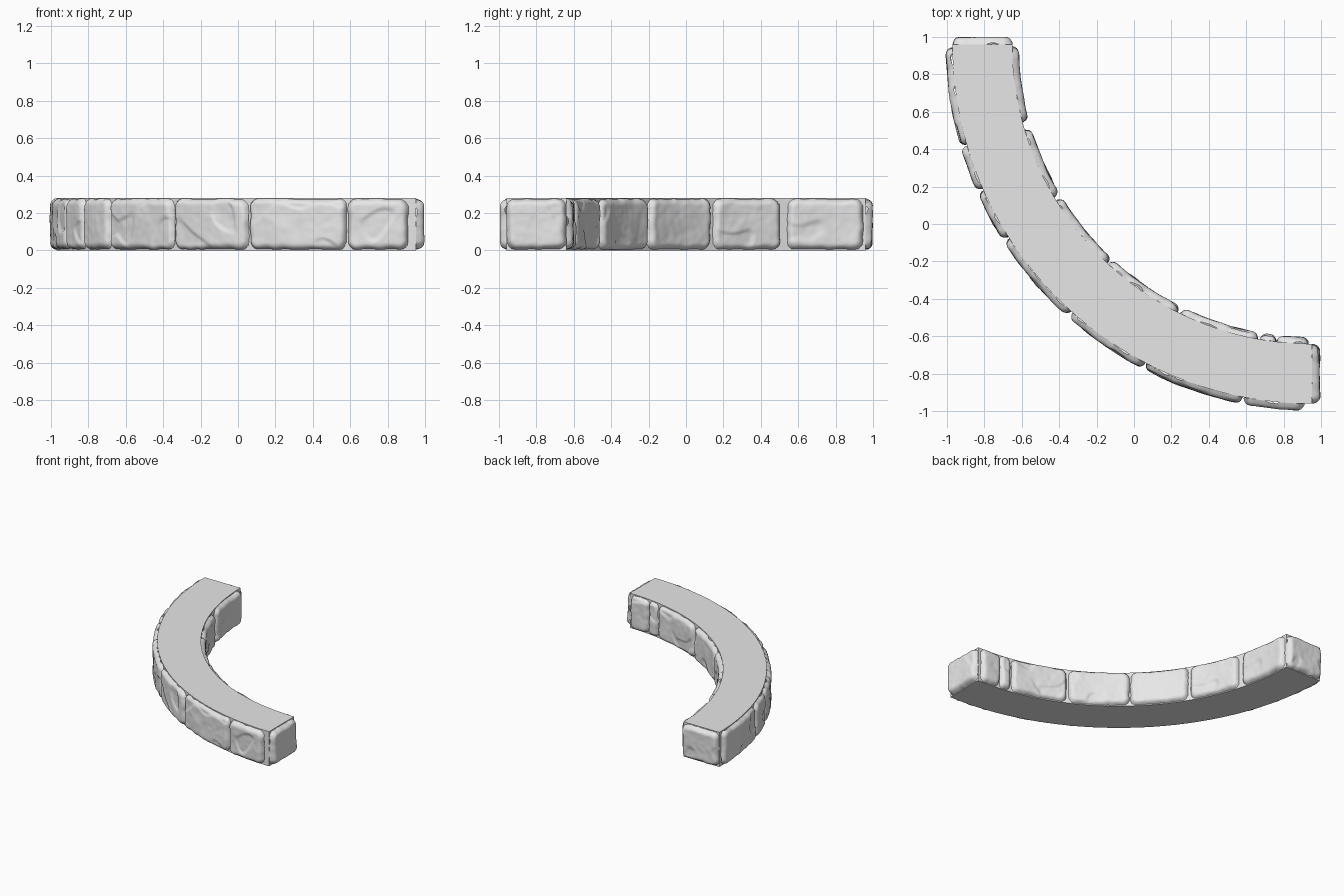
import bpy
import bmesh
import math
from mathutils import Vector, noise

if "Cube" in bpy.data.objects:
    bpy.data.objects.remove(bpy.data.objects["Cube"], do_unlink=True)

CENTRE = Vector((0.95, 0.96, 0))
R_OUT, R_IN, HEIGHT = 1.92, 1.6, 0.28

stone_grey = bpy.data.materials.new("stone_grey")
stone_grey.use_nodes = True
colour = (0.8, 0.8, 0.8, 1)
stone_grey.diffuse_color = colour
stone_grey.node_tree.nodes["Principled BSDF"].inputs["Base Color"].default_value = colour


def ring(radius, angle, z):
    # Zero degrees points to the front, ninety to the right-hand side
    return CENTRE + Vector((-radius * math.sin(angle), -radius * math.cos(angle), z))


def add_object(name, bm):
    mesh = bpy.data.meshes.new(name)
    bm.to_mesh(mesh)
    bm.free()
    mesh.materials.append(stone_grey)
    obj = bpy.data.objects.new(name, mesh)
    bpy.context.collection.objects.link(obj)
    for poly in mesh.polygons:
        poly.use_smooth = True
    return obj


def build_core(steps=64):
    bm = bmesh.new()
    loops = []
    for i in range(steps + 1):
        a = math.pi / 2 * i / steps
        loops.append([bm.verts.new(ring(r, a, z)) for r, z in
                      ((R_IN, 0), (R_OUT, 0), (R_OUT, HEIGHT), (R_IN, HEIGHT))])
    for a, b in zip(loops, loops[1:]):
        for k in range(4):
            n = (k + 1) % 4
            bm.faces.new((a[k], a[n], b[n], b[k]))
    bm.faces.new(loops[0])
    bm.faces.new(loops[-1])
    bmesh.ops.recalc_face_normals(bm, faces=bm.faces)
    core = add_object("wall_core", bm)
    bpy.ops.object.select_all(action='DESELECT')
    core.select_set(True)
    bpy.context.view_layer.objects.active = core
    bpy.ops.object.shade_smooth_by_angle(angle=math.radians(30))


def build_stone(name, place, length, seed, depth=0.034):
    """Rounded, uneven stone face; place(s, z, h) maps it onto the wall."""
    z0, z1, corner, bevel = 0.004, HEIGHT - 0.004, 0.05, 0.035
    nu, nv = max(8, int(length / 0.009)), 32
    corner = min(corner, length * 0.4)
    bm = bmesh.new()
    rows = []
    for i in range(nu + 1):
        row = []
        for j in range(nv + 1):
            s = length * i / nu
            z = z0 + (z1 - z0) * j / nv
            # Distance inward from a rounded rectangle
            qx = abs(s - length / 2) - length / 2 + corner
            qz = abs(z - HEIGHT / 2) - (z1 - z0) / 2 + corner
            edge = corner - math.hypot(max(qx, 0), max(qz, 0)) - min(max(qx, qz), 0)
            p = Vector((s, z, seed * 3.7))
            edge += 0.007 * noise.noise(p * 16)
            t = min(max(edge / bevel, 0), 1)
            h = -0.01 + (depth + 0.01) * math.sqrt(1 - (1 - t) ** 2)
            # Worn lumps and a shallow chipped ledge
            h += t * (0.005 * noise.noise(p * 9) + 0.002 * noise.noise(p * 26))
            chip = noise.noise(p * 5 + Vector((7, 3, 1))) - 0.22
            h -= t * 0.008 * min(max(chip * 12, 0), 1)
            row.append(bm.verts.new(place(s, z, h)))
        rows.append(row)
    for a, b in zip(rows, rows[1:]):
        for j in range(nv):
            bm.faces.new((a[j], b[j], b[j + 1], a[j + 1]))
    # Turn the surface to face away from the wall
    bm.normal_update()
    mid = length / 2
    out = place(mid, HEIGHT / 2, 1) - place(mid, HEIGHT / 2, 0)
    if sum((f.normal * f.calc_area() for f in bm.faces), Vector()).dot(out) < 0:
        bmesh.ops.reverse_faces(bm, faces=bm.faces)
    add_object(name, bm)


def side_stones(name, radius, side, spans, seed):
    for n, (start, end) in enumerate(spans):
        a0 = math.radians(start)

        def place(s, z, h):
            return ring(radius + side * h, a0 + s / radius, z)

        build_stone(f"{name}_{n + 1}", place, math.radians(end - start) * radius, seed + n)


build_core()

# Stones along the curved faces, as start and end angles
side_stones("outer_stone", R_OUT, 1,
            [(1.2, 10.9), (11, 27.4), (27.6, 41.7), (42, 57.3),
             (57.6, 66), (66.2, 73.6), (73.8, 89.5)], 1)
side_stones("inner_stone", R_IN, -1,
            [(0.6, 6.8), (6.8, 10), (10.4, 26.1), (26.6, 42.8),
             (43, 58.6), (59.2, 73.4), (74.8, 89.6)], 20)

# One stone on each flat end
width = R_OUT - R_IN
build_stone("back_end_stone",
            lambda s, z, h: CENTRE + Vector((-R_OUT + s, h, z)), width, 40, 0.037)
build_stone("left_end_stone",
            lambda s, z, h: CENTRE + Vector((h, -R_OUT + s, z)), width, 41, 0.042)
